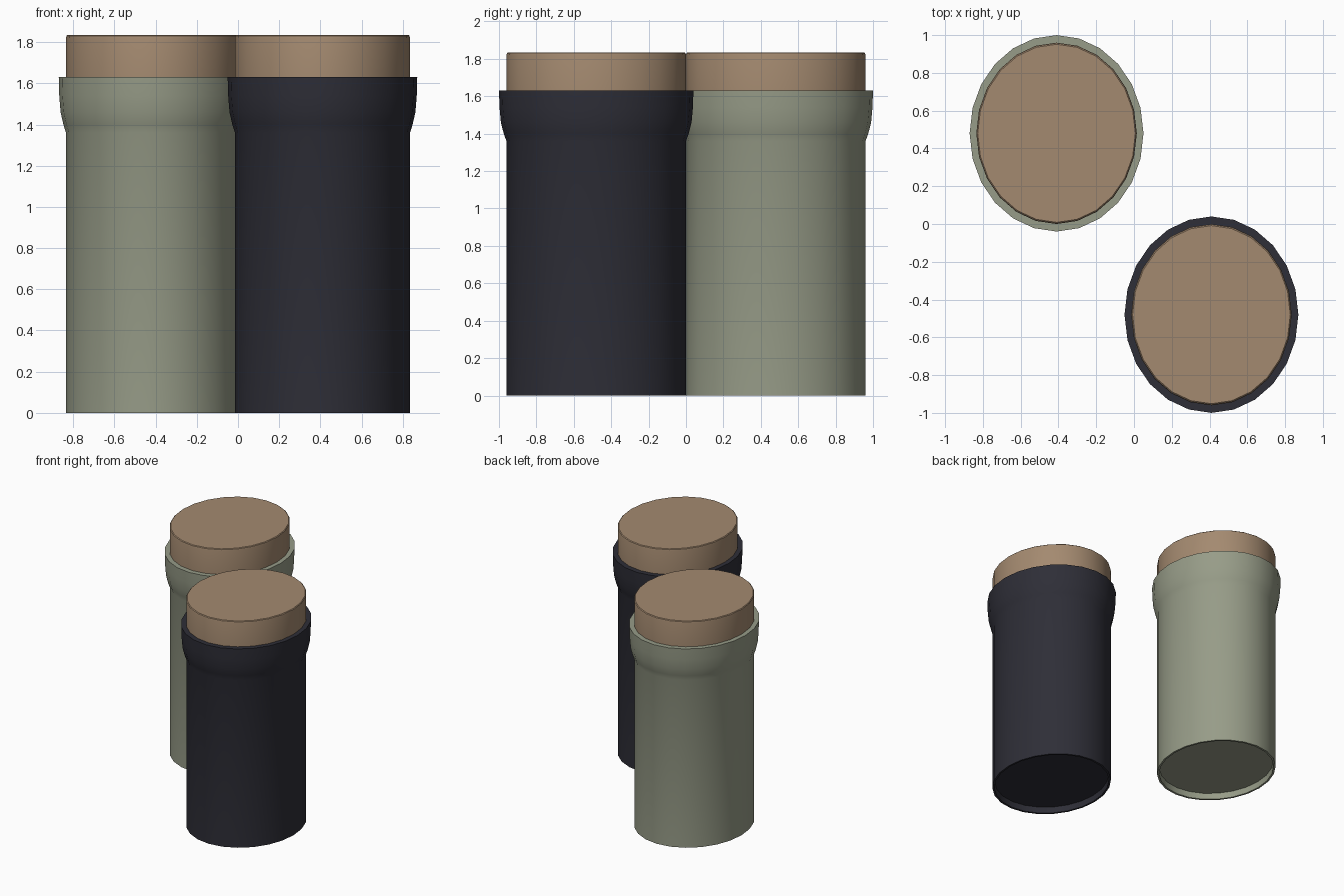
import bpy, bmesh, math

if "Cube" in bpy.data.objects:
    bpy.data.objects.remove(bpy.data.objects["Cube"])

SIDES = 24
RX, RY = 0.425, 0.48   # oval half widths


def material(name, rgb):
    m = bpy.data.materials.new(name)
    lin = [((c / 255 + 0.055) / 1.055) ** 2.4 for c in rgb]
    m.diffuse_color = (*lin, 1)
    m.use_nodes = True
    m.node_tree.nodes["Principled BSDF"].inputs["Base Color"].default_value = m.diffuse_color
    return m


def lathe(name, profile, centre, mat):
    """Oval lathe from (scale, z) pairs, capped at both ends."""
    bm = bmesh.new()
    rings = []
    for s, z in profile:
        rings.append([bm.verts.new((RX * s * math.cos(2 * math.pi * i / SIDES),
                                    RY * s * math.sin(2 * math.pi * i / SIDES), z))
                      for i in range(SIDES)])
    for a, b in zip(rings, rings[1:]):
        for i in range(SIDES):
            j = (i + 1) % SIDES
            bm.faces.new((a[i], a[j], b[j], b[i]))
    bm.faces.new(rings[0][::-1])
    bm.faces.new(rings[-1])
    bmesh.ops.recalc_face_normals(bm, faces=bm.faces)
    me = bpy.data.meshes.new(name)
    bm.to_mesh(me)
    bm.free()
    me.materials.append(mat)
    ob = bpy.data.objects.new(name, me)
    ob.location = (*centre, 0)
    bpy.context.collection.objects.link(ob)
    bpy.ops.object.select_all(action='DESELECT')
    ob.select_set(True)
    bpy.context.view_layer.objects.active = ob
    bpy.ops.object.shade_smooth_by_angle(angle=math.radians(35))
    return ob


sage = material("sage green", (151, 156, 136))
black = material("soft black", (46, 46, 55))
wood = material("tan wood", (164, 138, 112))

# recessed base, straight wall, flared collar with a flat rim
body = [(0.96, 0.05), (0.965, 0.0), (1.0, 0.0), (1.0, 1.36), (1.03, 1.40),
        (1.062, 1.46), (1.077, 1.54), (1.083, 1.63), (0.97, 1.63)]
# stopper with a small bevelled top edge
lid = [(1.0, 1.60), (1.0, 1.82), (0.995, 1.83), (0.982, 1.835)]

for tag, centre, mat in (("sage", (-0.41, 0.48), sage), ("black", (0.41, -0.48), black)):
    lathe(tag + "_canister_body", body, centre, mat)
    lathe(tag + "_canister_lid", lid, centre, wood)
